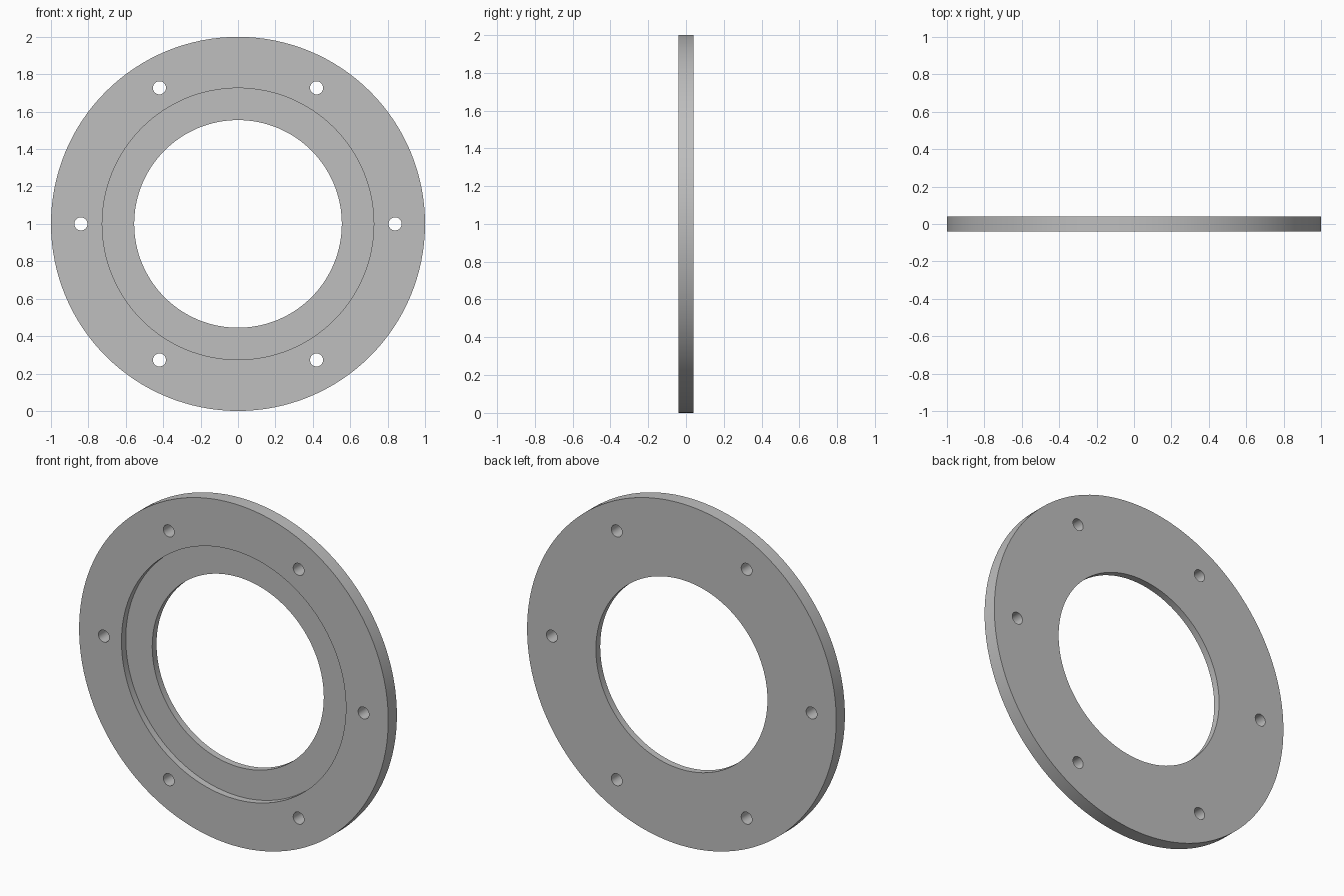
import bpy
import math
from mathutils import Matrix

cube = bpy.data.objects.get("Cube")
if cube:
    bpy.data.objects.remove(cube, do_unlink=True)

OUTER, RECESS, BORE = 1.0, 0.726, 0.555
HALF, STEP = 0.04, 0.0
BOLT_CIRCLE, BOLT_RADIUS, BOLTS = 0.84, 0.035, 6
SIDES = 128

# Single plain grey
grey = bpy.data.materials.new("plain grey")
grey.use_nodes = True
colour = (0.52, 0.52, 0.52, 1)
grey.diffuse_color = colour
grey.node_tree.nodes["Principled BSDF"].inputs["Base Color"].default_value = colour

# Ring body: a closed section (radius, depth) turned about the y axis
section = [(OUTER, -HALF), (OUTER, HALF), (BORE, HALF),
           (BORE, STEP), (RECESS, STEP), (RECESS, -HALF)]
n = len(section)
verts, faces = [], []
for i in range(SIDES):
    a = math.tau * i / SIDES
    verts += [(r * math.cos(a), y, 1 + r * math.sin(a)) for r, y in section]
    j = (i + 1) % SIDES
    faces += [(i * n + k, i * n + (k + 1) % n, j * n + (k + 1) % n, j * n + k)
              for k in range(n)]
mesh = bpy.data.meshes.new("flange_ring")
mesh.from_pydata(verts, [], faces)
mesh.materials.append(grey)
ring = bpy.data.objects.new("flange_ring", mesh)
bpy.context.collection.objects.link(ring)

# Make the normals point outward
bpy.context.view_layer.objects.active = ring
ring.select_set(True)
bpy.ops.object.mode_set(mode='EDIT')
bpy.ops.mesh.select_all(action='SELECT')
bpy.ops.mesh.normals_make_consistent(inside=False)
bpy.ops.object.mode_set(mode='OBJECT')

# Bolt holes: six cutters on one circle, joined into a single helper
cutters = []
for i in range(BOLTS):
    a = math.tau * i / BOLTS
    bpy.ops.mesh.primitive_cylinder_add(
        vertices=32, radius=BOLT_RADIUS, depth=4 * HALF, rotation=(math.pi / 2, 0, 0),
        location=(BOLT_CIRCLE * math.cos(a), 0, 1 + BOLT_CIRCLE * math.sin(a)))
    bpy.context.object.data.materials.append(grey)
    cutters.append(bpy.context.object)
for c in cutters:
    c.select_set(True)
bpy.ops.object.join()
cutter = bpy.context.object
cutter.name = "bolt_hole_cutter"

cut = ring.modifiers.new("bolt holes", 'BOOLEAN')
cut.operation = 'DIFFERENCE'
cut.solver = 'EXACT'
cut.object = cutter
bpy.ops.object.select_all(action='DESELECT')
bpy.context.view_layer.objects.active = ring
ring.select_set(True)
bpy.ops.object.modifier_apply(modifier=cut.name)
bpy.data.objects.remove(cutter, do_unlink=True)

# Smooth round walls, crisp rims
bpy.ops.object.shade_smooth_by_angle(angle=math.radians(30))
